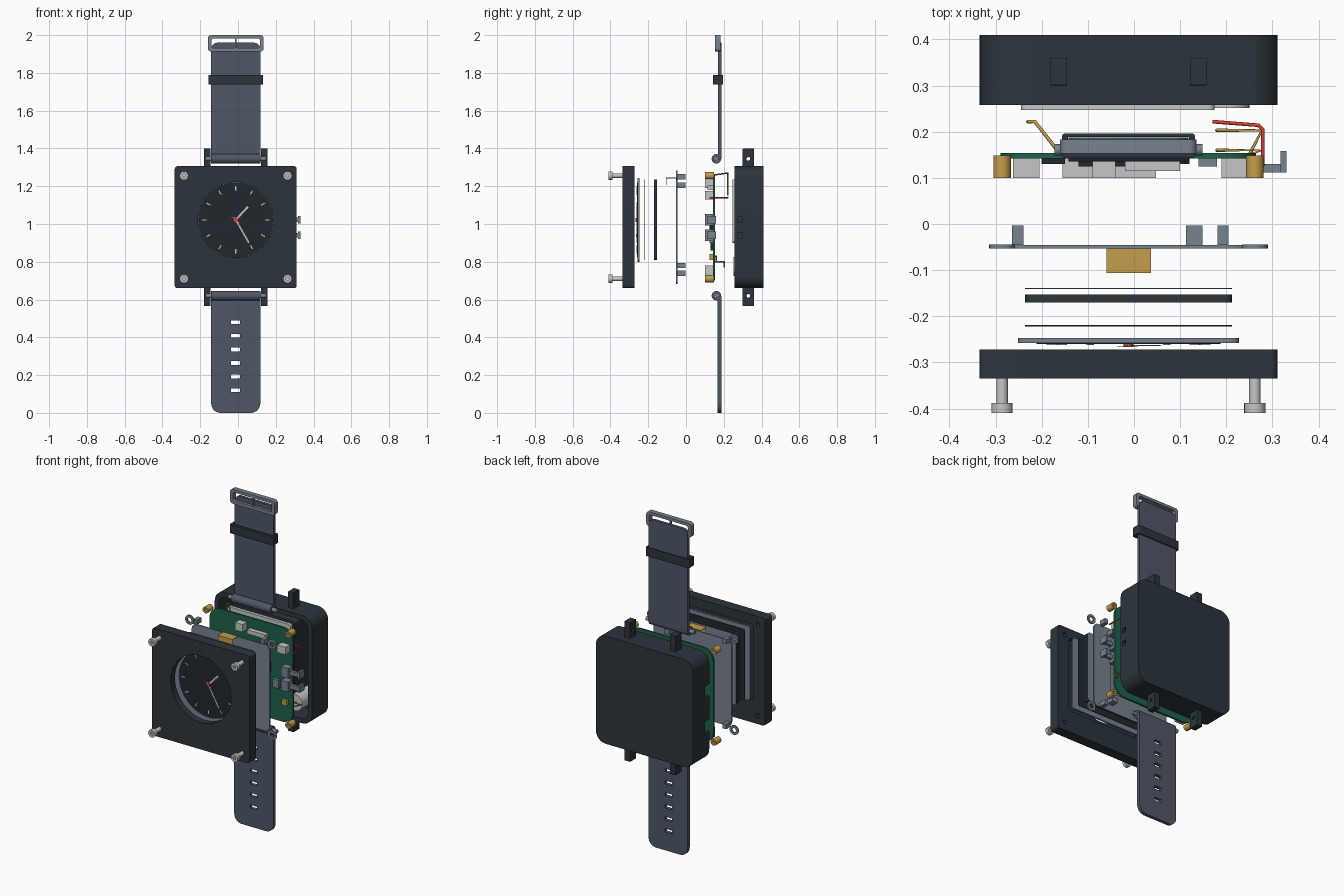
import bpy, bmesh, math
from math import pi, sin, cos
from mathutils import Matrix, Vector

if "Cube" in bpy.data.objects:
    bpy.data.objects.remove(bpy.data.objects["Cube"], do_unlink=True)


def material(name, hexcode):
    rgb = [(int(hexcode[i:i + 2], 16) / 255) ** 2.2 for i in (0, 2, 4)] + [1]
    m = bpy.data.materials.new(name)
    m.use_nodes = True
    m.diffuse_color = rgb
    m.node_tree.nodes["Principled BSDF"].inputs["Base Color"].default_value = rgb
    return m


DARK = material("charcoal casing", "2f383e")
BLACK = material("display black", "262c31")
STRAP = material("strap blue grey", "505866")
SLATE = material("slate metal", "77828c")
SILVER = material("silver", "c3c5c6")
GOLD = material("gold", "c39c4e")
GREEN = material("board green", "22624d")
RED = material("red", "dc4336")

CX, CZ = -0.012, 0.983      # centre of the casing
DZ = 1.022                  # height of the dial centre
CORNERS = [(CX + sx * 0.274, CZ + sz * 0.273) for sx in (-1, 1) for sz in (-1, 1)]
AXES = {"x": ((0, 1, 0), (0, 0, 1), (1, 0, 0)),
        "y": ((1, 0, 0), (0, 0, 1), (0, -1, 0)),
        "z": ((1, 0, 0), (0, 1, 0), (0, 0, 1))}


def circle(u, v, r, n=32):
    return [(u + r * cos(2 * pi * i / n), v + r * sin(2 * pi * i / n)) for i in range(n)]


def rect(u0, u1, v0, v1, r=0.0, r_top=None):
    """Rounded rectangle outline; r_top overrides the upper corners."""
    pts = []
    rt = r if r_top is None else r_top
    for u, v, su, sv, rad, a in ((u1, v1, -1, -1, rt, 0), (u0, v1, 1, -1, rt, pi / 2),
                                 (u0, v0, 1, 1, r, pi), (u1, v0, -1, 1, r, 1.5 * pi)):
        for k in range(9 if rad else 1):
            t = a + k * pi / 16
            pts.append((u + su * rad + rad * cos(t), v + sv * rad + rad * sin(t)))
    return pts


def centred(cu, cv, hu, hv, r=0.0):
    return rect(cu - hu, cu + hu, cv - hv, cv + hv, r)


def plate(name, outlines, lo, hi, mat, axis="y"):
    """Extrude an outline (later outlines are holes) between lo and hi on an axis."""
    cu = bpy.data.curves.new(name, "CURVE")
    cu.dimensions, cu.fill_mode, cu.extrude = "2D", "BOTH", (hi - lo) / 2
    for pts in outlines:
        s = cu.splines.new("POLY")
        s.points.add(len(pts) - 1)
        for p, q in zip(s.points, pts):
            p.co = (q[0], q[1], 0, 1)
        s.use_cyclic_u = True
    tmp = bpy.data.objects.new(name, cu)
    bpy.context.collection.objects.link(tmp)
    dg = bpy.context.evaluated_depsgraph_get()
    me = bpy.data.meshes.new_from_object(tmp.evaluated_get(dg))
    bpy.data.objects.remove(tmp, do_unlink=True)
    a, b, c = AXES[axis]
    rot = Matrix((a, b, c)).transposed().to_4x4()
    shift = Vector([abs(k) * (lo + hi) / 2 for k in c])
    bm = bmesh.new()
    bm.from_mesh(me)
    bmesh.ops.remove_doubles(bm, verts=bm.verts, dist=1e-5)
    bm.transform(Matrix.Translation(shift) @ rot)
    bmesh.ops.recalc_face_normals(bm, faces=bm.faces)
    bm.to_mesh(me)
    bm.free()
    me.materials.clear()
    me.materials.append(mat)
    ob = bpy.data.objects.new(name, me)
    bpy.context.collection.objects.link(ob)
    return ob


def box(name, x0, x1, y0, y1, z0, z1, mat):
    return plate(name, [rect(x0, x1, z0, z1)], y0, y1, mat)


def wire(name, pts, r, mat):
    cu = bpy.data.curves.new(name, "CURVE")
    cu.dimensions, cu.bevel_depth, cu.bevel_resolution, cu.use_fill_caps = "3D", r, 3, True
    s = cu.splines.new("POLY")
    s.points.add(len(pts) - 1)
    for p, q in zip(s.points, pts):
        p.co = (*q, 1)
    cu.materials.append(mat)
    bpy.context.collection.objects.link(bpy.data.objects.new(name, cu))


# Front cover with round window and screw holes, plus a rear rim
cover = centred(CX, CZ, 0.323, 0.323, 0.015)
holes = [circle(x, z, 0.013, 16) for x, z in CORNERS]
plate("front_cover", [cover, circle(CX, DZ, 0.2, 64)] + holes, -0.335, -0.295, DARK)
plate("front_cover_rim", [cover, centred(CX, DZ, 0.245, 0.228, 0.02)] + holes, -0.295, -0.272, DARK)

# Screws and board standoffs at the four corners
for x, z in CORNERS:
    plate("screw_head", [circle(x, z, 0.023, 24), circle(x, z, 0.01, 6)], -0.41, -0.388, SILVER)
    plate("screw_shaft", [circle(x, z, 0.0125, 20)], -0.395, -0.325, SILVER)
    plate("standoff", [circle(x, z, 0.019, 24), circle(x, z, 0.009, 16)], 0.10, 0.148, GOLD)

# Dial: backing plate, dark disc, ticks and hands
plate("dial_backing", [centred(CX, DZ, 0.24, 0.222, 0.02)], -0.258, -0.247, SLATE)
plate("dial_disc", [circle(CX, DZ, 0.199, 64)], -0.2605, -0.258, BLACK)


def hand(name, angle, r0, r1, w, y, mat):
    d, n = Vector((sin(angle), cos(angle))), Vector((cos(angle), -sin(angle)))
    c = Vector((CX, DZ))
    pts = [c + d * r + n * s for r, s in ((r0, -w), (r1, -w), (r1, w), (r0, w))]
    plate(name, [pts], y - 0.0015, y, mat)


for i in range(12):
    hand("hour_tick", i * pi / 6, 0.155, 0.178, 0.003, -0.2605, SILVER)
hand("hour_hand", 0.75, -0.01, 0.095, 0.005, -0.262, SILVER)
hand("minute_hand", 2.62, -0.015, 0.14, 0.004, -0.263, SILVER)
hand("second_hand", 5.4, -0.025, 0.03, 0.002, -0.2645, RED)
plate("hand_hub", [circle(CX, DZ, 0.011, 20)], -0.267, -0.2605, RED)

# Display stack
panel = centred(CX, DZ, 0.224, 0.213, 0.015)
plate("display_film", [panel], -0.222, -0.219, BLACK)
plate("display_panel", [panel], -0.17, -0.153, DARK)
plate("display_backing", [panel], -0.141, -0.139, SLATE)
box("ribbon_front", -0.06, 0.037, -0.106, -0.103, 1.207, 1.245, GOLD)
box("ribbon_top", -0.06, 0.037, -0.106, -0.053, 1.242, 1.245, GOLD)

# Inner frame with screw ears and locating pegs
plate("inner_frame", [centred(CX, CZ, 0.258, 0.258, 0.03), centred(CX, CZ, 0.14, 0.14, 0.02)],
      -0.053, -0.045, SLATE)
for x, z in CORNERS:
    plate("frame_ear", [circle(x, z, 0.028, 24), circle(x, z, 0.014, 20)], -0.0535, -0.0445, SLATE)
for x, z, w in ((-0.252, 1.25, 0.012), (0.131, 1.205, 0.018), (0.193, 1.25, 0.012),
                (0.131, 0.78, 0.018), (0.193, 0.74, 0.012), (-0.252, 0.74, 0.012)):
    box("frame_peg", x - w, x + w, -0.045, -0.003, z - 0.014, z + 0.014, SLATE)

# Circuit board and its components
plate("circuit_board", [centred(CX, CZ, 0.277, 0.283, 0.07)], 0.142, 0.154, GREEN)
for x0, x1, z0, z1, y0, mat in (
        (-0.262, -0.205, 0.72, 0.78, 0.10, SILVER), (-0.09, -0.04, 1.19, 1.235, 0.10, SILVER),
        (-0.02, 0.1, 1.18, 1.205, 0.115, SILVER), (0.19, 0.245, 1.13, 1.175, 0.10, SILVER),
        (-0.155, 0.048, 0.73, 0.78, 0.10, SILVER), (0.2, 0.235, 0.81, 0.84, 0.125, GOLD),
        (-0.12, -0.02, 0.95, 1.05, 0.125, BLACK), (0.06, 0.12, 0.98, 1.04, 0.13, BLACK),
        (-0.2, -0.15, 0.88, 0.93, 0.13, BLACK), (0.05, 0.09, 0.86, 0.9, 0.13, BLACK),
        (0.14, 0.18, 0.9, 0.95, 0.125, SLATE)):
    box("board_component", x0, x1, y0, 0.143, z0, z1, mat)
for z in (1.022, 0.94):
    box("button_switch", 0.215, 0.262, 0.10, 0.143, z - 0.03, z + 0.03, SLATE)
    box("button_stem", 0.26, 0.32, 0.112, 0.13, z - 0.012, z + 0.012, SLATE)
    box("button_cap", 0.318, 0.331, 0.112, 0.158, z - 0.02, z + 0.02, SLATE)
wire("red_wire", [(0.17, 0.222, 1.14), (0.27, 0.214, 1.14), (0.279, 0.205, 1.14),
                  (0.279, 0.125, 1.14)], 0.004, RED)
wire("upper_contact", [(-0.16, 0.152, 1.26), (-0.215, 0.222, 1.27), (-0.23, 0.222, 1.26),
                       (-0.23, 0.222, 1.15)], 0.004, GOLD)
for y, z in ((0.203, 0.8), (0.16, 0.83)):
    wire("lower_contact", [(0.25, 0.15, z), (0.277, y, z), (0.18, y, z), (0.18, y, z - 0.03)],
         0.004, GOLD)

# Rear casing: hollow wall with side openings, closed by the back cover
shell = centred(CX, CZ, 0.323, 0.323, 0.065)
wall = plate("rear_casing_wall", [shell, centred(CX, CZ, 0.296, 0.296, 0.045)], 0.258, 0.385, DARK)
plate("back_cover", [shell], 0.385, 0.41, DARK)
cutters = [box("button_cutter", 0.25, 0.36, 0.275, 0.3, z - 0.014, z + 0.014, DARK)
           for z in (1.022, 0.94)]
cutters += [box("port_cutter", -0.38, -0.28, 0.24, 0.3, z - 0.035, z + 0.035, DARK)
            for z in (1.08, 0.87)]
for c in cutters:
    m = wall.modifiers.new("opening", "BOOLEAN")
    m.operation, m.solver, m.object = "DIFFERENCE", "EXACT", c
bpy.context.view_layer.update()
done = bpy.data.meshes.new_from_object(wall.evaluated_get(bpy.context.evaluated_depsgraph_get()))
wall.modifiers.clear()
wall.data = done
for c in cutters:
    bpy.data.objects.remove(c, do_unlink=True)

# Battery and vibration motor inside the casing
plate("battery", [rect(-0.245, 0.175, 0.9, 1.235, 0.015)], 0.247, 0.265, SILVER)
plate("battery_tray", [rect(-0.25, 0.19, 0.72, 1.25, 0.02)], 0.265, 0.385, DARK)
plate("vibration_motor", [circle(0.2, 0.775, 0.05)], 0.252, 0.385, SILVER)

# Lugs with pin holes, strap loops and pins, above and below
for z0, z1, pin in ((1.3, 1.4, 1.345), (0.565, 0.665, 0.62)):
    for x in (CX - 0.151, CX + 0.151):
        plate("lug", [rect(0.3, 0.36, z0, z1, 0.004), circle(0.33, pin, 0.01, 16)],
              x - 0.018, x + 0.018, DARK, "x")
    plate("strap_loop", [circle(0.161, pin, 0.025), circle(0.161, pin, 0.013)],
          -0.142, 0.118, STRAP, "x")
    plate("spring_pin", [circle(0.161, pin, 0.012, 20)], -0.172, 0.148, SLATE, "x")

# Straps
plate("upper_strap", [rect(-0.142, 0.118, 1.345, 1.96, 0, 0.035)], 0.17, 0.187, STRAP)
slots = [centred(-0.014, 0.12 + i * 0.072, 0.024, 0.01, 0.004) for i in range(6)]
plate("lower_strap", [rect(-0.142, 0.118, 0, 0.62, 0.05, 0)] + slots, 0.167, 0.187, STRAP)

# Strap keeper and buckle
plate("strap_keeper", [rect(-0.156, 0.132, 0.143, 0.196, 0.006), rect(-0.143, 0.119, 0.16, 0.189)],
      1.738, 1.79, DARK, "z")
plate("buckle", [rect(-0.16, 0.136, 1.913, 2, 0.018), rect(-0.14, 0.116, 1.932, 1.983, 0.01)],
      0.153, 0.183, SLATE)
box("buckle_prong", -0.017, -0.007, 0.157, 0.167, 1.915, 1.99, SLATE)

# Smooth round walls, keep edges sharp
bpy.ops.object.select_all(action="DESELECT")
for ob in bpy.context.collection.objects:
    if ob.type == "MESH":
        ob.select_set(True)
        bpy.context.view_layer.objects.active = ob
bpy.ops.object.shade_smooth_by_angle(angle=math.radians(35))
